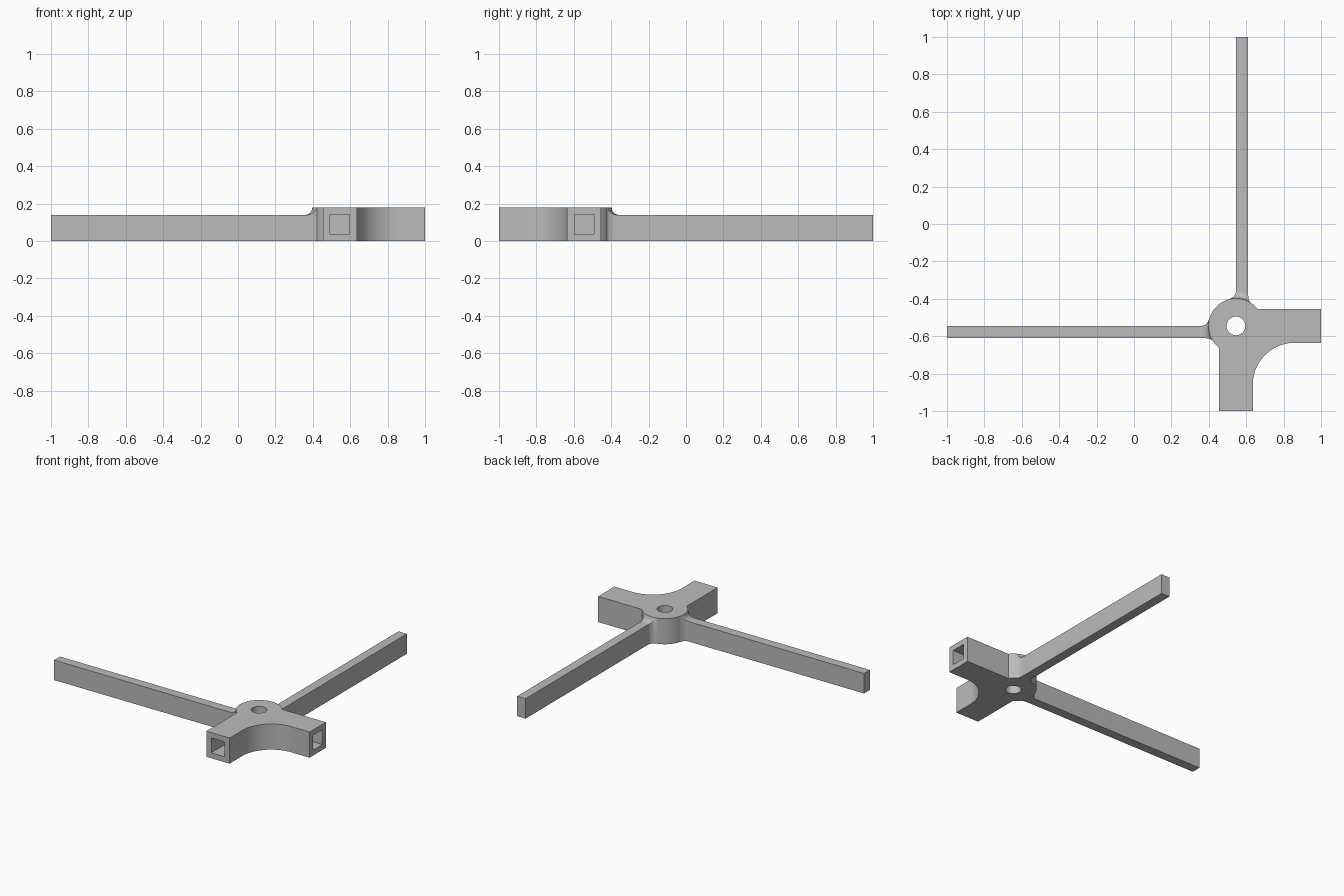
import bpy, bmesh, math
from mathutils import Vector

if "Cube" in bpy.data.objects:
    bpy.data.objects.remove(bpy.data.objects["Cube"], do_unlink=True)

CX, CY = 0.545, -0.545      # hub axis
HUB_R, HOLE_R = 0.147, 0.05
TOP, RAIL_TOP = 0.18, 0.14
ARM = 0.09                  # half width of the socket arms
BLEND = 0.04                # fillet between rail and hub

grey = bpy.data.materials.new("plain grey")
grey.use_nodes = True
colour = (0.5, 0.5, 0.5, 1)
grey.diffuse_color = colour
grey.node_tree.nodes["Principled BSDF"].inputs["Base Color"].default_value = colour


def finish(bm, name):
    bmesh.ops.recalc_face_normals(bm, faces=bm.faces)
    mesh = bpy.data.meshes.new(name)
    bm.to_mesh(mesh)
    bm.free()
    mesh.materials.append(grey)
    obj = bpy.data.objects.new(name, mesh)
    bpy.context.collection.objects.link(obj)
    return obj


def activate(obj):
    bpy.ops.object.select_all(action='DESELECT')
    obj.select_set(True)
    bpy.context.view_layer.objects.active = obj


def prism(outline, z0, z1, name):
    bm = bmesh.new()
    face = bm.faces.new([bm.verts.new((x, y, z0)) for x, y in outline])
    ext = bmesh.ops.extrude_face_region(bm, geom=[face])
    verts = [g for g in ext["geom"] if isinstance(g, bmesh.types.BMVert)]
    bmesh.ops.translate(bm, verts=verts, vec=(0, 0, z1 - z0))
    return finish(bm, name)


def arc(cx, cy, r, a0, a1, n):
    steps = [a0 + (a1 - a0) * i / n for i in range(n + 1)]
    return [(cx + r * math.cos(a), cy + r * math.sin(a)) for a in steps]


def swap(p):
    # reflection across the diagonal that makes the two halves alike
    return (-p[1], -p[0]) + tuple(p[2:])


def cut(obj, cutter):
    cutter.hide_render = True
    mod = obj.modifiers.new("cut", 'BOOLEAN')
    mod.operation = 'DIFFERENCE'
    mod.solver = 'EXACT'
    mod.object = cutter
    activate(obj)
    bpy.ops.object.modifier_apply(modifier=mod.name)
    bpy.data.objects.remove(cutter, do_unlink=True)


def smooth(obj):
    activate(obj)
    bpy.ops.object.shade_smooth_by_angle(angle=math.radians(30))


# Hub with two socket arms and a concave inner corner
a = math.asin(ARM / HUB_R)
outline = arc(CX, CY, HUB_R, a, 1.5 * math.pi - a, 40)
outline += [(CX - ARM, -1), (CX + ARM, -1)]
outline += arc(0.86, -0.86, 0.86 - CX - ARM, math.pi, math.pi / 2, 20)
outline += [(1, CY - ARM), (1, CY + ARM)]
hub = prism(outline, 0, TOP, "corner_hub")

# Vertical bore, then a square blind socket in each arm
cut(hub, prism(arc(CX, CY, HOLE_R, 0, 2 * math.pi, 40)[:-1], -0.1, 0.3, "bore_cutter"))
s = 0.052
socket = [(CX - s, -1.1), (CX + s, -1.1), (CX + s, -0.72), (CX - s, -0.72)]
for pts in (socket, [swap(p) for p in socket]):
    cut(hub, prism(pts, 0.038, 0.142, "socket_cutter"))
smooth(hub)


# Long rail that flares into the round hub wall at the sides and top
def rail(name, mirrored):
    cols, steps = 6, 8
    stations = [None] + [BLEND * (1 - i / steps) for i in range(steps + 1)] + [-0.01]
    bm = bmesh.new()
    rings = []
    for d in stations:
        e = 0
        if d is not None:
            e = BLEND - math.sqrt(max(0, BLEND ** 2 - (BLEND - max(d, 0)) ** 2))
        left, right = CX - e, 0.61 + 0.35 * e
        low, high = [], []
        for i in range(cols + 1):
            x = left + (right - left) * i / cols
            y = 1 if d is None else CY + math.sqrt((HUB_R + d) ** 2 - (x - CX) ** 2)
            low.append((x, y, 0))
            high.append((x, y, RAIL_TOP + e))
        ring = low + high[::-1]
        rings.append([bm.verts.new(swap(p) if mirrored else p) for p in ring])
    n = len(rings[0])
    for r0, r1 in zip(rings, rings[1:]):
        for i in range(n):
            j = (i + 1) % n
            bm.faces.new((r0[i], r0[j], r1[j], r1[i]))
    bm.faces.new(rings[0])
    for i in range(cols):
        end = rings[-1]
        bm.faces.new((end[i], end[i + 1], end[n - 2 - i], end[n - 1 - i]))
    smooth(finish(bm, name))


rail("back_rail", False)
rail("right_rail", True)
